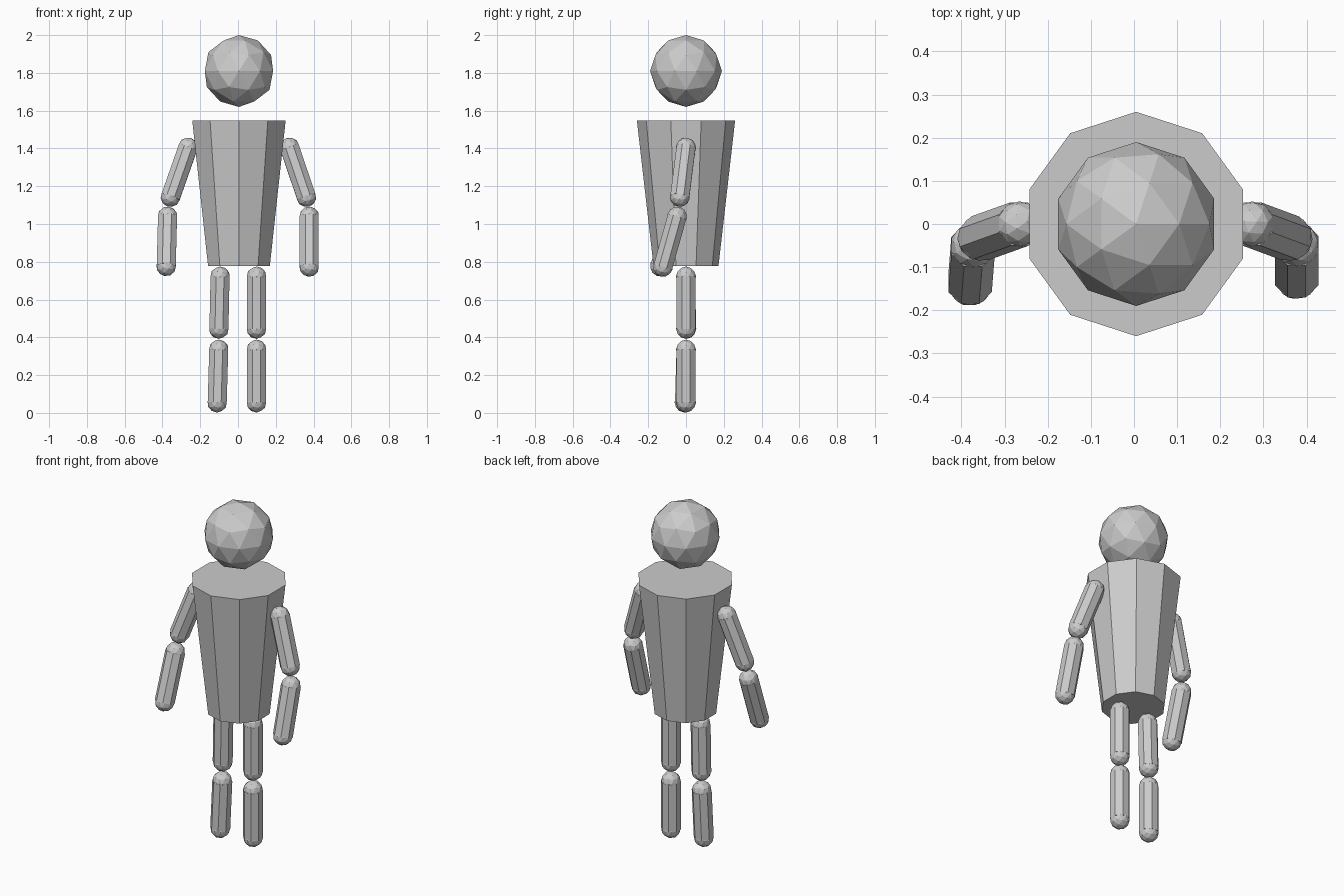
import bpy, bmesh, math
from mathutils import Matrix, Vector

if "Cube" in bpy.data.objects:
    bpy.data.objects.remove(bpy.data.objects["Cube"])

CAP_R, TUBE_R = 0.053, 0.0545


def add_object(name, bm):
    mesh = bpy.data.meshes.new(name)
    bm.to_mesh(mesh)
    bm.free()
    obj = bpy.data.objects.new(name, mesh)
    bpy.context.collection.objects.link(obj)
    return obj


def limb(name, start, end):
    """Eight-sided tube with faceted ball ends, between two joint centres."""
    a, b = Vector(start), Vector(end)
    d = a - b
    rot = Vector((0, 0, 1)).rotation_difference(d).to_matrix().to_4x4()
    bm = bmesh.new()
    bmesh.ops.create_cone(
        bm, cap_ends=True, segments=8, radius1=TUBE_R, radius2=TUBE_R, depth=d.length,
        matrix=Matrix.Translation((a + b) / 2) @ rot @ Matrix.Rotation(math.pi / 8, 4, 'Z'))
    for p in (a, b):
        bmesh.ops.create_icosphere(bm, subdivisions=2, radius=CAP_R,
                                   matrix=Matrix.Translation(p) @ rot)
    return add_object(name, bm)


# Head: faceted ball
bm = bmesh.new()
bmesh.ops.create_icosphere(bm, subdivisions=2, radius=0.19,
                           matrix=Matrix.Translation((0.005, 0, 1.81)))
add_object("head", bm)

# Torso: ten-sided taper, wide at the shoulders, with a corner facing front
bpy.ops.mesh.primitive_cone_add(vertices=10, radius1=0.172, radius2=0.26, depth=0.77,
                                location=(0.005, 0, 1.163))
bpy.context.object.name = "torso"

# Arms and legs: the left side is posed slightly differently
limbs = {
    "right_upper_arm": ((0.273, 0, 1.405), (0.362, -0.033, 1.143)),
    "right_forearm": ((0.377, -0.047, 1.04), (0.377, -0.122, 0.773)),
    "left_upper_arm": ((-0.265, 0, 1.405), (-0.357, -0.033, 1.143)),
    "left_forearm": ((-0.373, -0.05, 1.04), (-0.380, -0.138, 0.776)),
    "right_thigh": ((0.098, 0, 0.722), (0.098, 0, 0.445)),
    "right_shin": ((0.098, 0, 0.335), (0.098, 0, 0.055)),
    "left_thigh": ((-0.095, 0, 0.722), (-0.101, 0.002, 0.445)),
    "left_shin": ((-0.102, 0, 0.335), (-0.110, -0.008, 0.055)),
}
for name, (start, end) in limbs.items():
    limb(name, start, end)
